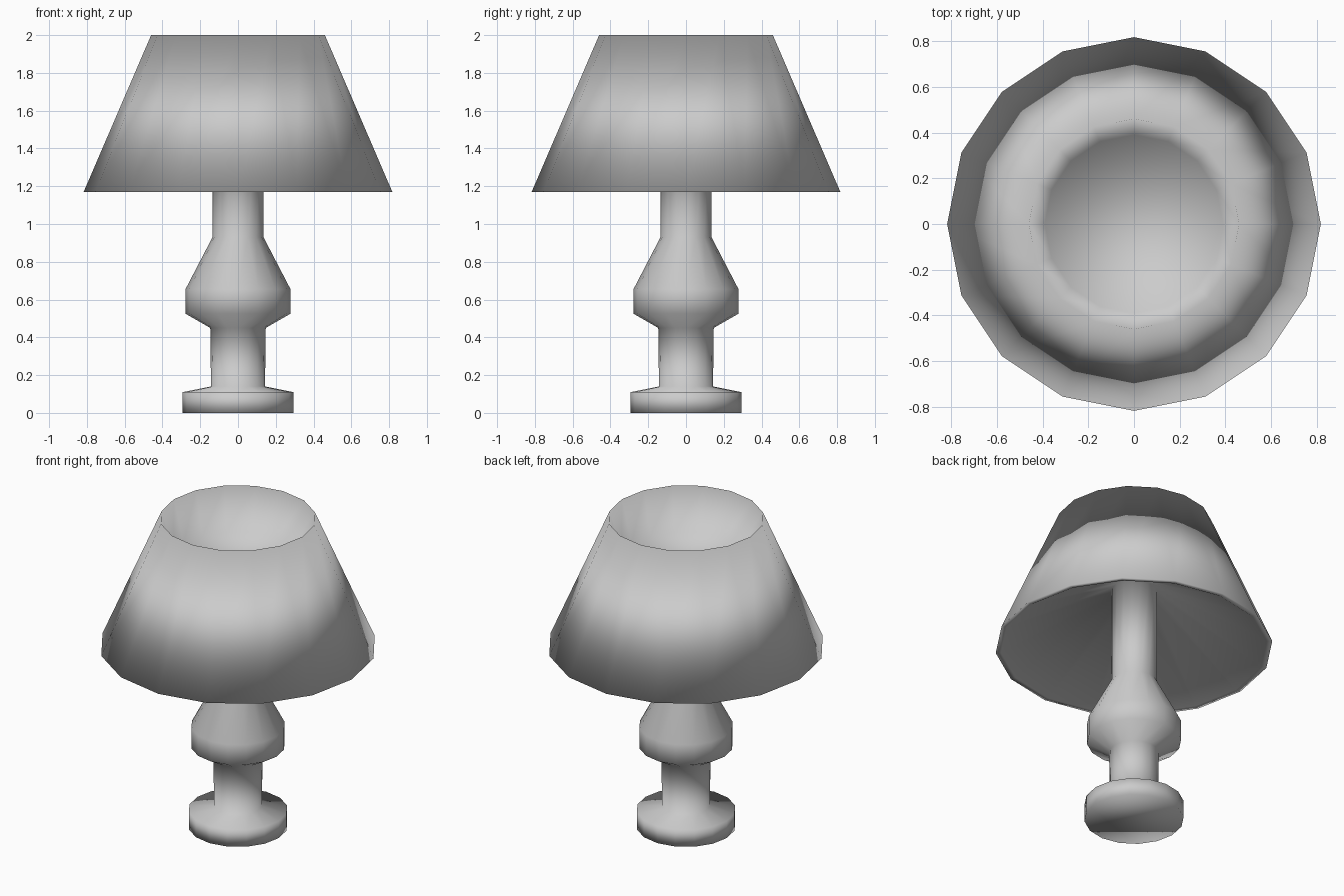
import bpy, bmesh
from math import radians
from mathutils import Matrix, Vector

if "Cube" in bpy.data.objects:
    bpy.data.objects.remove(bpy.data.objects["Cube"])

SIDES = 16


def lathe(name, profile):
    """Spin a (radius, z) profile about z and cap both ends."""
    bm = bmesh.new()
    rings = []
    for r, z in profile:
        rings.append([bm.verts.new(Matrix.Rotation(radians(360 / SIDES * i), 3, 'Z') @ Vector((r, 0, z)))
                      for i in range(SIDES)])
    for a, b in zip(rings, rings[1:]):
        for i in range(SIDES):
            j = (i + 1) % SIDES
            bm.faces.new((a[i], a[j], b[j], b[i]))
    bm.faces.new(rings[0])
    bm.faces.new(rings[-1])
    bmesh.ops.recalc_face_normals(bm, faces=bm.faces)
    for f in bm.faces:
        f.smooth = True
    mesh = bpy.data.meshes.new(name)
    bm.to_mesh(mesh)
    bm.free()
    ob = bpy.data.objects.new(name, mesh)
    bpy.context.collection.objects.link(ob)
    return ob


# One continuous turning, smooth shaded throughout
foot = [(0.293, 0), (0.293, 0.11), (0.143, 0.14)]
stem = [(0.147, 0.45), (0.278, 0.525), (0.278, 0.655), (0.135, 0.93), (0.135, 1.55)]
shade = [(0.785, 1.17), (0.817, 1.17), (0.46, 2.0)]
bowl = [(0.39, 1.73)]
lathe("table_lamp", foot + stem + shade + bowl)
